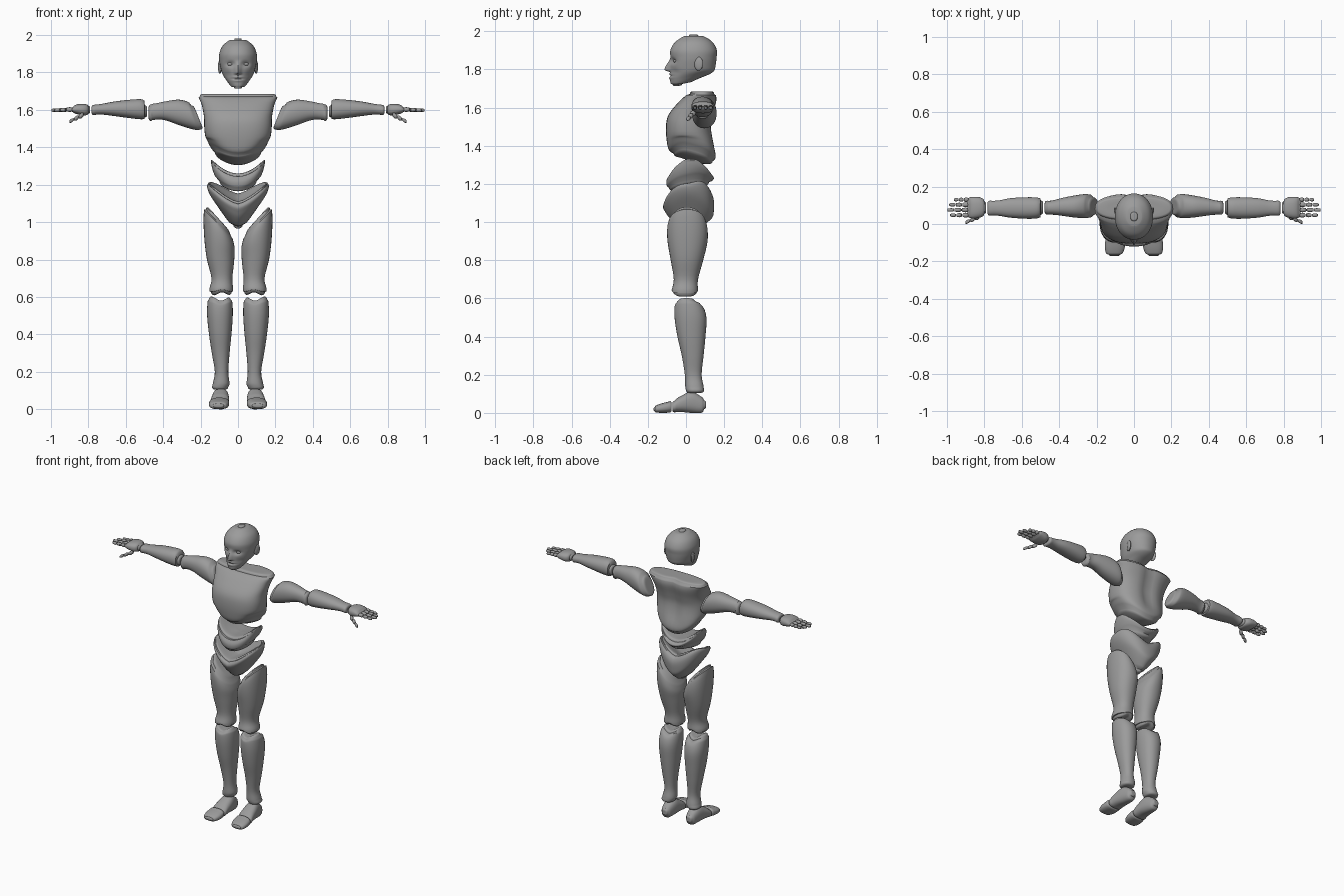
import bpy, bmesh, math
from mathutils import Vector

grey = bpy.data.materials.new("plain_grey")
grey.diffuse_color = (0.33, 0.33, 0.33, 1)


def finish(bm, name):
    bmesh.ops.recalc_face_normals(bm, faces=bm.faces)
    me = bpy.data.meshes.new(name)
    bm.to_mesh(me)
    bm.free()
    me.materials.append(grey)
    ob = bpy.data.objects.new(name, me)
    bpy.context.collection.objects.link(ob)
    bpy.ops.object.select_all(action='DESELECT')
    bpy.context.view_layer.objects.active = ob
    ob.select_set(True)
    bpy.ops.object.shade_smooth_by_angle(angle=math.radians(50))
    return ob


def spline(p0, p1, p2, p3, u):
    return [0.5 * (2 * b + (c - a) * u + (2 * a - 5 * b + 4 * c - d) * u * u
                   + (3 * b - a - 3 * c + d) * u ** 3) for a, b, c, d in zip(p0, p1, p2, p3)]


def loft(name, rows, axis='z', side=1, power=2.2, seg=32, sub=4, cap=0.012, warp=None):
    """Skin rounded sections; each row is (t, a_min, a_max, b_min, b_max)."""
    n = len(rows)
    path = []
    for i in range(n - 1):
        q = [rows[max(i - 1, 0)], rows[i], rows[i + 1], rows[min(i + 2, n - 1)]]
        path += [spline(*q, k / sub) for k in range(sub)]
    path.append(list(rows[-1]))
    rings = [(t, (a0 + a1) / 2, (b0 + b1) / 2, (a1 - a0) / 2, (b1 - b0) / 2)
             for t, a0, a1, b0, b1 in path]

    def end(ring, d):
        t, ca, cb, ra, rb = ring
        c = min(cap, ra * .6, rb * .6)
        out = []
        for k in (1, 2, 3):
            g = k * math.pi / 6
            s = c * (1 - math.cos(g))
            out.append((t + d * c * (math.sin(g) - 1), ca, cb, ra - s, rb - s))
        for f in (.75, .5, .25, .04):
            out.append((t, ca, cb, (ra - c) * f, (rb - c) * f))
        return out

    d = 1 if rows[-1][0] > rows[0][0] else -1
    first, last = end(rings[0], -d), end(rings[-1], d)
    c0 = min(cap, rings[0][3] * .6, rings[0][4] * .6)
    c1 = min(cap, rings[-1][3] * .6, rings[-1][4] * .6)
    rings[0] = (rings[0][0] + d * c0,) + rings[0][1:]
    rings[-1] = (rings[-1][0] - d * c1,) + rings[-1][1:]
    # drop sections that the rounded rims have passed
    mid = [r for r in rings[1:-1] if d * rings[0][0] < d * r[0] < d * rings[-1][0]]
    rings = first[::-1] + [rings[0]] + mid + [rings[-1]] + last

    bm = bmesh.new()
    loops = []
    for t, ca, cb, ra, rb in rings:
        loop = []
        for k in range(seg):
            g = 2 * math.pi * k / seg
            c, s = math.cos(g), math.sin(g)
            a = ca + ra * math.copysign(abs(c) ** (2 / power), c)
            b = cb + rb * math.copysign(abs(s) ** (2 / power), s)
            p = Vector({'x': (t, a, b), 'y': (a, t, b), 'z': (a, b, t)}[axis])
            if warp:
                warp(p)
            p.x *= side
            loop.append(bm.verts.new(p))
        loops.append(loop)
    for l0, l1 in zip(loops, loops[1:]):
        for k in range(seg):
            j = (k + 1) % seg
            bm.faces.new((l0[k], l0[j], l1[j], l1[k]))
    bm.faces.new(loops[0])
    bm.faces.new(loops[-1])
    return finish(bm, name)


def ball(name, loc, size, turn=0):
    bm = bmesh.new()
    bmesh.ops.create_uvsphere(bm, u_segments=16, v_segments=10, radius=1)
    bmesh.ops.scale(bm, vec=size, verts=bm.verts)
    ob = finish(bm, name)
    ob.location = loc
    ob.rotation_euler = (0, 0, turn)


def ramp(v, lo, hi):
    u = min(max((v - lo) / (hi - lo), 0), 1)
    return u * u * (3 - 2 * u)


def bump(v, c, w):
    return math.exp(-((v - c) / w) ** 2)


# Head with brow, eye sockets, nose and mouth pushed into the face
def face(p):
    x, z = abs(p.x), p.z
    if p.y < 0:
        nose = ramp(z, 1.785, 1.797) * (1 - ramp(z, 1.795, 1.87))
        p.y -= 0.03 * nose * bump(x, 0, .014)
        p.y += 0.014 * bump(x, .04, .022) * bump(z, 1.845, .014)
        p.y += 0.006 * bump(x, 0, .03) * bump(z, 1.766, .005)
        p.y -= 0.005 * bump(x, 0, .025) * (bump(z, 1.775, .006) + bump(z, 1.757, .007))
        p.y += 0.006 * bump(x, .055, .02) * bump(z, 1.785, .02)
    p.z += 0.02 * ramp(p.y, -.05, .1) * (1 - ramp(z, 1.74, 1.82))


loft("head", [(1.714, -.022, .022, -.07, -.02), (1.727, -.04, .04, -.08, .04),
              (1.75, -.06, .06, -.084, .11), (1.78, -.08, .08, -.083, .145),
              (1.82, -.092, .092, -.083, .155), (1.86, -.1, .1, -.081, .16),
              (1.9, -.1, .1, -.082, .162), (1.94, -.084, .084, -.06, .142),
              (1.968, -.053, .053, -.022, .105), (1.983, -.02, .02, .015, .065)],
     seg=72, sub=9, power=2.1, cap=.008, warp=face)


# Chest with arched lower rim and a groove down the spine
def chest_warp(p):
    low = 1 - ramp(p.z, 1.3, 1.48)
    p.z += low * (0.085 * (p.x / .16) ** 2 + 0.045 * ramp(-p.y, -.1, .1))
    if p.y > .05:
        p.y -= 0.018 * bump(p.x, 0, .04) * ramp(p.z, 1.35, 1.45)


loft("chest", [(1.305, -.125, .125, -.065, .14), (1.34, -.155, .155, -.09, .155),
               (1.4, -.168, .168, -.1, .15), (1.5, -.18, .18, -.105, .135),
               (1.565, -.182, .182, -.09, .145), (1.63, -.195, .195, -.038, .162),
               (1.665, -.21, .21, .0, .16), (1.685, -.205, .205, .02, .15)],
     power=2.5, seg=48, cap=.014, warp=chest_warp)


# Waist and pelvis saddles, raised at the flanks
def waist_warp(p):
    p.z += 0.075 * (p.x / .14) ** 2 + 0.03 * ramp(p.y, -.02, .14) * (1 - ramp(p.z, 1.18, 1.25))


def pelvis_warp(p):
    p.z += 0.1 * (abs(p.x) / .155) ** 1.4 + 0.045 * ramp(p.y, 0, .12) * ramp(p.z, 1.03, 1.1)


loft("waist", [(1.165, -.1, .1, -.09, .12), (1.195, -.13, .13, -.102, .142),
               (1.225, -.142, .142, -.1, .145), (1.26, -.146, .146, -.075, .125)],
     seg=48, cap=.015, warp=waist_warp)
loft("pelvis", [(.965, -.025, .025, -.005, .065), (.985, -.055, .055, -.045, .095),
                (1.02, -.105, .105, -.085, .135), (1.05, -.15, .15, -.107, .146),
                (1.08, -.165, .165, -.12, .145), (1.11, -.155, .155, -.1, .115)],
     seg=48, cap=.012, warp=pelvis_warp)


def thigh_warp(p):
    p.z += 1.1 * (p.x - .1) * ramp(p.z, .8, 1.02)
    p.z += 0.02 * bump(p.x, .085, .03) * (1 - ramp(p.z, .605, .66))


def shin_warp(p):
    p.z -= 0.025 * bump(p.x, .09, .035) * ramp(p.z, .54, .6)


def shoulder_warp(p):
    p.x += 0.42 * (p.z - 1.57) * (1 - ramp(p.x, .2, .34))


for side, tag in ((-1, "right"), (1, "left")):
    # Face details
    ball(tag + "_eye", (side * .04, -.052, 1.845), (.018, .014, .011))
    ball(tag + "_ear", (side * .097, .066, 1.83), (.009, .024, .036), side * -.25)
    # Legs
    loft(tag + "_thigh", [(.605, .033, .145, -.07, .06), (.64, .026, .153, -.075, .063),
                          (.7, .03, .142, -.064, .063), (.8, .02, .166, -.08, .09),
                          (.9, .018, .182, -.097, .113), (.97, .025, .183, -.097, .11),
                          (1.015, .04, .172, -.075, .085)],
         side=side, cap=.022, warp=thigh_warp)
    loft(tag + "_shin", [(.605, .04, .155, -.05, .055), (.57, .03, .163, -.06, .085),
                         (.5, .028, .165, -.06, .107), (.4, .035, .155, -.045, .102),
                         (.3, .045, .14, -.022, .092), (.2, .052, .124, -.006, .082),
                         (.14, .046, .134, -.004, .092), (.105, .052, .14, .0, .095)],
         side=side, cap=.015, warp=shin_warp)
    # Feet
    loft(tag + "_foot", [(.105, .07, .115, .02, .065), (.08, .06, .125, .0, .085),
                         (.03, .05, .135, .0, .112), (-.02, .047, .143, .004, .092),
                         (-.072, .047, .15, .003, .062)],
         'y', side, power=2.4, cap=.01)
    loft(tag + "_toes", [(-.075, .047, .152, .002, .062), (-.12, .048, .156, .0, .052),
                         (-.155, .06, .15, .002, .04), (-.17, .075, .135, .008, .03)],
         'y', side, power=2.5, cap=.01)
    # Arms
    loft(tag + "_upper_arm", [(.215, .045, .145, 1.495, 1.625), (.25, .032, .16, 1.493, 1.645),
                              (.32, .035, .152, 1.52, 1.655), (.39, .045, .138, 1.545, 1.645),
                              (.44, .05, .125, 1.548, 1.635), (.478, .05, .125, 1.54, 1.63)],
         'x', side, cap=.015, warp=shoulder_warp)
    loft(tag + "_forearm", [(.486, .05, .125, 1.56, 1.625), (.51, .032, .14, 1.55, 1.655),
                            (.57, .028, .143, 1.555, 1.655), (.66, .034, .138, 1.567, 1.645),
                            (.73, .045, .125, 1.575, 1.632), (.783, .045, .125, 1.572, 1.627)],
         'x', side, cap=.012)
    # Palm
    loft(tag + "_palm", [(.79, .055, .12, 1.58, 1.622), (.82, .035, .142, 1.57, 1.632),
                         (.86, .03, .145, 1.577, 1.63), (.89, .035, .14, 1.588, 1.615)],
         'x', side, power=2.5, seg=24, cap=.01)
    # Fingers, three short joints each
    for f, (y, tip) in enumerate(((.047, .985), (.075, 1.0), (.103, .99), (.13, .965))):
        step = (tip - .885) / 3
        for j in range(3):
            x0, r = .885 + j * step, .0125 - .0015 * j
            z = 1.602 - .002 * j
            loft(f"{tag}_finger_{f + 1}_joint_{j + 1}",
                 [(x0, y - r * .8, y + r * .8, z - r * .8, z + r * .8),
                  (x0 + step * .4, y - r, y + r, z - r, z + r),
                  (x0 + step - .002, y - r * .8, y + r * .8, z - r * .8, z + r * .8)],
                 'x', side, seg=12, sub=2, cap=.005)
    # Thumb, slanting forward and down
    for j in range(3):
        def slant(p):
            p.y -= 0.45 * (p.x - .82)
            p.z -= 0.5 * (p.x - .82)
        x0, r = .825 + j * .026, .0145 - .002 * j
        loft(f"{tag}_thumb_joint_{j + 1}",
             [(x0, .044 - r * .8, .044 + r * .8, 1.578 - r * .8, 1.578 + r * .8),
              (x0 + .01, .044 - r, .044 + r, 1.578 - r, 1.578 + r),
              (x0 + .025, .044 - r * .8, .044 + r * .8, 1.578 - r * .8, 1.578 + r * .8)],
             'x', side, seg=12, sub=2, cap=.005, warp=slant)
